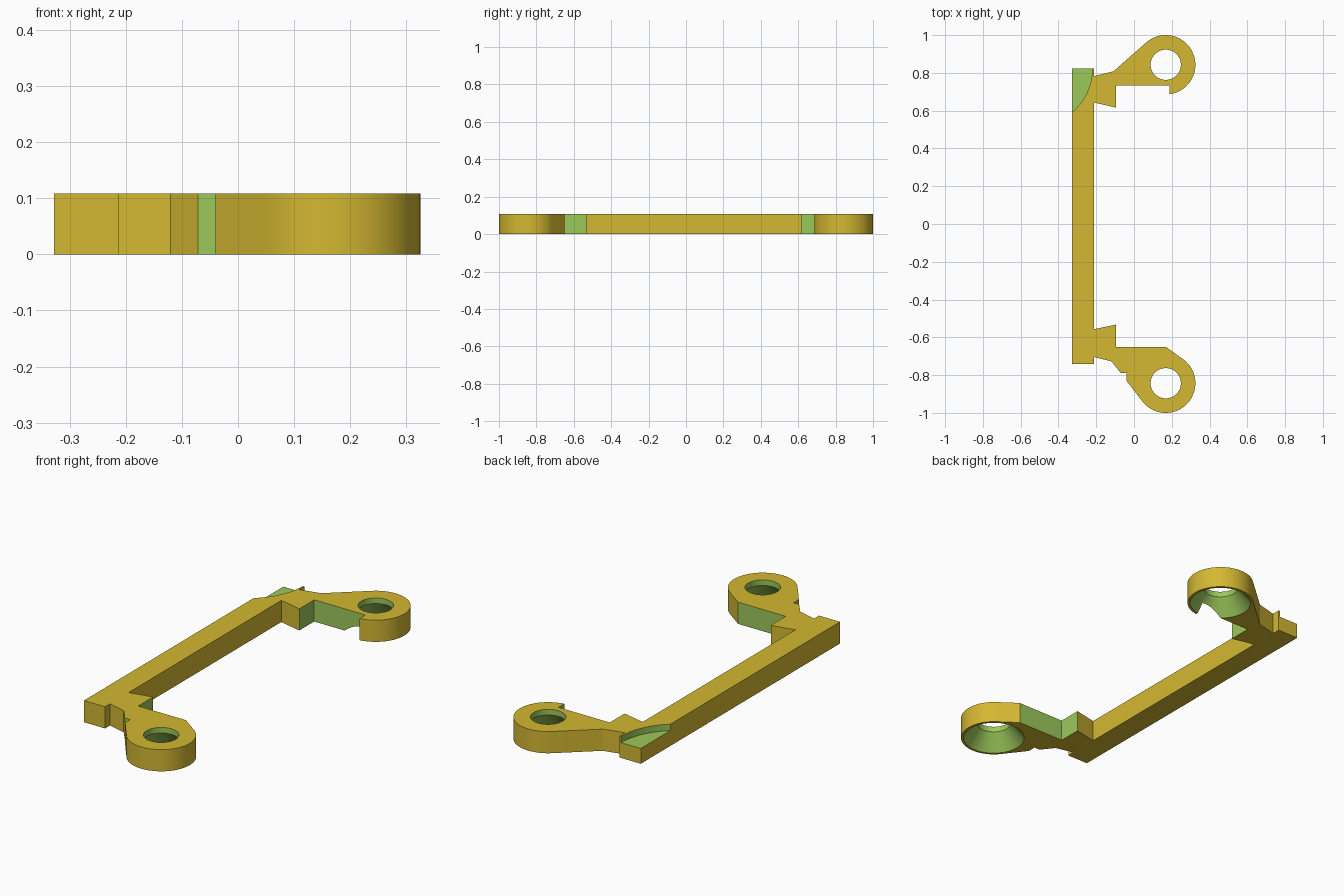
import bpy, bmesh, math

if "Cube" in bpy.data.objects:
    bpy.data.objects.remove(bpy.data.objects["Cube"])

H = 0.108              # plate thickness
EYE_X, EYE_Y = 0.168, 0.843
EYE_R = 0.157


def material(name, srgb):
    m = bpy.data.materials.new(name)
    m.diffuse_color = [(c / 255 / 12.92 if c < 11 else ((c / 255 + 0.055) / 1.055) ** 2.4)
                       for c in srgb] + [1]
    m.use_nodes = True
    m.node_tree.nodes["Principled BSDF"].inputs["Base Color"].default_value = m.diffuse_color
    return m


GOLD = material("gold", (212, 184, 50))
GREEN = material("cut green", (156, 200, 90))


def arc(cx, cy, r, a0, a1, n):
    return [(cx + r * math.cos(math.radians(a0 + (a1 - a0) * i / n)),
             cy + r * math.sin(math.radians(a0 + (a1 - a0) * i / n))) for i in range(n + 1)]


def make_object(name, bm, mats):
    bmesh.ops.recalc_face_normals(bm, faces=bm.faces)
    me = bpy.data.meshes.new(name)
    bm.to_mesh(me)
    bm.free()
    ob = bpy.data.objects.new(name, me)
    for m in mats:
        me.materials.append(m)
    bpy.context.collection.objects.link(ob)
    return ob


def extrude(name, pts, z0, z1, mats, green_edges=()):
    """Prism from an outline; side faces listed in green_edges get the second material."""
    bm = bmesh.new()
    lo = [bm.verts.new((x, y, z0)) for x, y in pts]
    hi = [bm.verts.new((x, y, z1)) for x, y in pts]
    bm.faces.new(lo[::-1])
    bm.faces.new(hi)
    for i in range(len(pts)):
        j = (i + 1) % len(pts)
        f = bm.faces.new((lo[i], lo[j], hi[j], hi[i]))
        f.material_index = 1 if i in green_edges else 0
    return make_object(name, bm, mats)


def lathe(name, x, y, profile, n=64):
    """Closed solid of revolution around a vertical axis, from (radius, z) rings."""
    bm = bmesh.new()
    rings = [[bm.verts.new((x + r * math.cos(math.tau * k / n),
                            y + r * math.sin(math.tau * k / n), z)) for k in range(n)]
             for r, z in profile]
    for a, b in zip(rings, rings[1:]):
        for k in range(n):
            bm.faces.new((a[k], a[(k + 1) % n], b[(k + 1) % n], b[k]))
    bm.faces.new(rings[0])
    bm.faces.new(rings[-1])
    return make_object(name, bm, [GREEN])


def cut(ob, cutter):
    mod = ob.modifiers.new("cut", 'BOOLEAN')
    mod.operation, mod.solver, mod.object = 'DIFFERENCE', 'EXACT', cutter
    mod.material_mode = 'TRANSFER'
    bpy.context.view_layer.objects.active = ob
    bpy.ops.object.modifier_apply(modifier=mod.name)
    bpy.data.objects.remove(cutter, do_unlink=True)


def smooth(ob):
    bpy.ops.object.select_all(action='DESELECT')
    ob.select_set(True)
    bpy.context.view_layer.objects.active = ob
    bpy.ops.object.shade_smooth_by_angle(angle=math.radians(25))


# Long bar with a shallow curved pocket at its rear end
bar = extrude("bar", [(-0.328, -0.742), (-0.212, -0.742), (-0.212, 0.824), (-0.328, 0.824)],
              0, H, [GOLD, GREEN])
pocket = arc(-0.524, 0.824, 0.304, -52, 12, 32) + [(-0.5, 0.9)]
cut(bar, extrude("pocket_cutter", pocket, H - 0.032, H + 0.05, [GREEN]))

# Rear arm: hooked outline running clockwise round the eye
rear = [(-0.212, 0.643), (-0.212, 0.783), (-0.108, 0.809)]
rear += arc(EYE_X, EYE_Y, EYE_R, 131, -82.5, 44)
n = len(rear)
rear += [(0.188, 0.733), (-0.094, 0.733), (-0.094, 0.616)]
rear_arm = extrude("rear_arm", rear, 0, H, [GOLD, GREEN], (n - 1, n, n + 1))

# Front arm: stepped outer edge, straight inner edge
front = [(-0.212, -0.704), (-0.212, -0.557), (-0.094, -0.532), (-0.094, -0.65), (EYE_X, -0.65)]
front += arc(EYE_X, -EYE_Y, EYE_R, 54.4, -142.8, 40)
n = len(front)
front += [(-0.04, -0.83), (-0.04, -0.788), (-0.071, -0.788), (-0.12, -0.727)]
front_arm = extrude("front_arm", front, 0, H, [GOLD, GREEN], (2, 3, n, n + 1))

# Screw holes, countersunk from below
for ob, y in ((rear_arm, EYE_Y), (front_arm, -EYE_Y)):
    slope = (0.145 - 0.08) / 0.08
    cut(ob, lathe("hole_cutter", EYE_X, y,
                  [(0.145 + 0.005 * slope, -0.005), (0.08, 0.08), (0.08, H + 0.05)]))

for ob in (bar, rear_arm, front_arm):
    smooth(ob)
